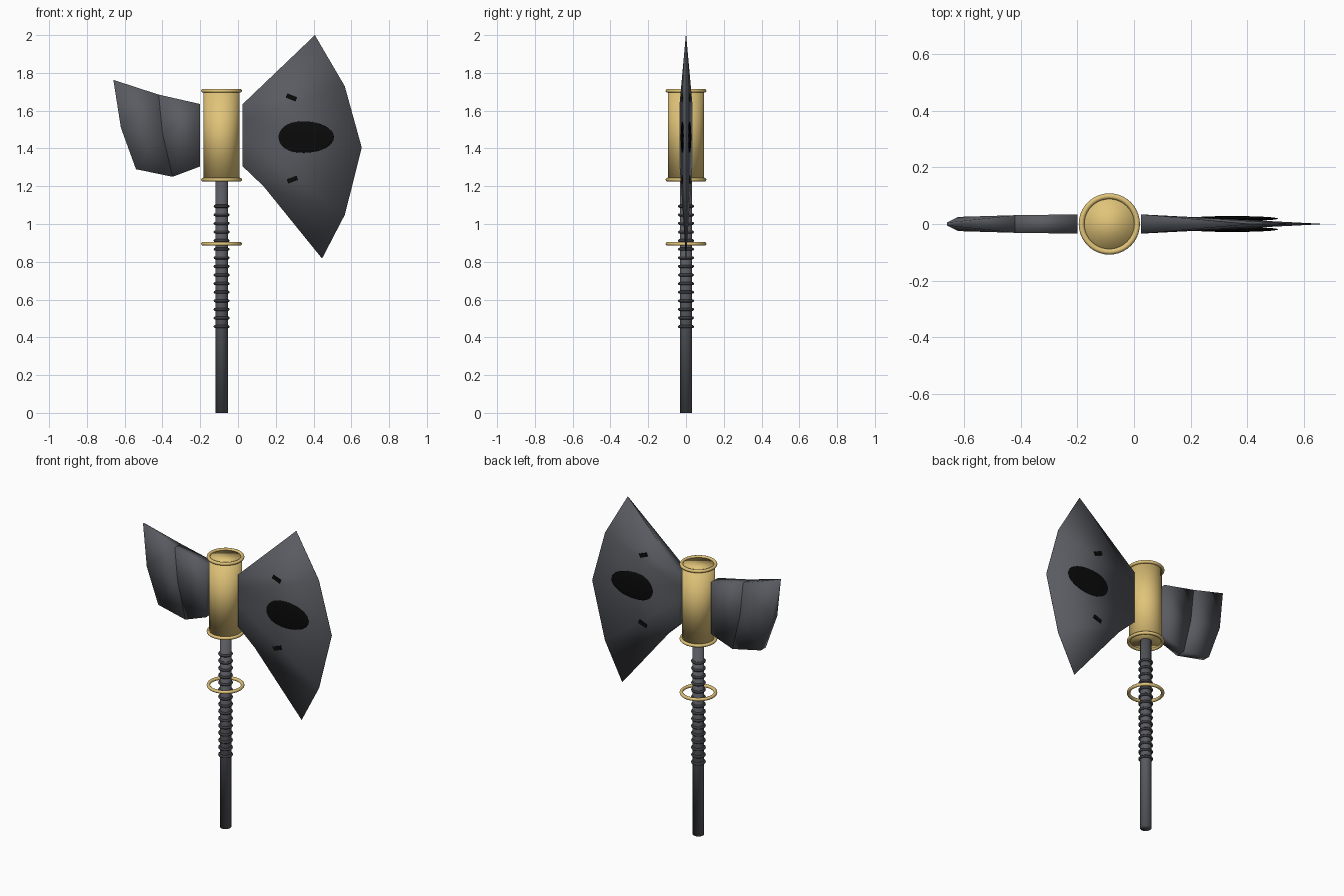
import bpy, bmesh
from math import radians

if "Cube" in bpy.data.objects:
    bpy.data.objects.remove(bpy.data.objects["Cube"])

CX = -0.087  # axis of the handle


def material(name, rgb):
    m = bpy.data.materials.new(name)
    m.diffuse_color = (*rgb, 1)
    m.use_nodes = True
    m.node_tree.nodes["Principled BSDF"].inputs["Base Color"].default_value = m.diffuse_color
    return m


STEEL = material("dark_steel", (0.10, 0.105, 0.12))
GRIP = material("grip", (0.045, 0.045, 0.05))
GOLD = material("gold", (0.75, 0.55, 0.19))
BLACK = material("black", (0.003, 0.003, 0.003))


def finish(name, mat, smooth=True):
    ob = bpy.context.object
    ob.name = name
    ob.data.materials.append(mat)
    if smooth:
        bpy.ops.object.shade_smooth()
    return ob


def cylinder(name, r, z0, z1, mat):
    bpy.ops.mesh.primitive_cylinder_add(vertices=32, radius=r, depth=z1 - z0,
                                        location=(CX, 0, (z0 + z1) / 2))
    return finish(name, mat)


def ring(name, major, minor, z, mat):
    bpy.ops.mesh.primitive_torus_add(major_radius=major, minor_radius=minor,
                                     major_segments=40, minor_segments=12,
                                     location=(CX, 0, z))
    return finish(name, mat)


def blade(name, inner, outer, mat):
    """Closed blade lofted between two columns of (x, z, half thickness)."""
    bm = bmesh.new()
    cols = {}
    for side in (-1, 1):
        for key, pts in (("in", inner), ("out", outer)):
            cols[key, side] = [bm.verts.new((x, side * t, z)) for x, z, t in pts]
    n = len(inner)
    for side in (-1, 1):
        a, b = cols["in", side], cols["out", side]
        for i in range(n - 1):
            bm.faces.new((a[i], b[i], b[i + 1], a[i + 1]))
    # rim joining the two sides
    loop = [[*cols["in", s], *reversed(cols["out", s])] for s in (-1, 1)]
    for i in range(2 * n):
        j = (i + 1) % (2 * n)
        bm.faces.new((loop[0][i], loop[0][j], loop[1][j], loop[1][i]))
    bmesh.ops.recalc_face_normals(bm, faces=bm.faces)
    for f in bm.faces:
        f.smooth = True
    me = bpy.data.meshes.new(name)
    bm.to_mesh(me)
    bm.free()
    me.materials.append(mat)
    bpy.context.collection.objects.link(bpy.data.objects.new(name, me))


# Handle with its wrapped grip
cylinder("handle", 0.033, 0, 1.25, STEEL)
for i in range(15):
    ring(f"grip_ring_{i + 1}", 0.034, 0.008, 0.457 + i * 0.0455, GRIP)

# Golden collar, its two rims and the loose guard ring
cylinder("collar", 0.095, 1.235, 1.705, GOLD)
ring("collar_rim_top", 0.098, 0.010, 1.705, GOLD)
ring("collar_rim_bottom", 0.098, 0.010, 1.235, GOLD)
ring("guard_ring", 0.098, 0.010, 0.895, GOLD)

# Large front blade, sharpened along the outer edge
blade("main_blade",
      [(0.025, 1.635, 0.034), (0.025, 1.55, 0.034), (0.025, 1.45, 0.034),
       (0.025, 1.305, 0.034), (0.135, 1.20, 0.026)],
      [(0.407, 2.0, 0.001), (0.565, 1.73, 0.001), (0.655, 1.405, 0.001),
       (0.566, 1.05, 0.001), (0.445, 0.817, 0.001)], STEEL)

# Small back blade, pointed at the upper corner
blade("back_blade",
      [(-0.2, 1.635, 0.034), (-0.2, 1.47, 0.034), (-0.2, 1.305, 0.034)],
      [(-0.42, 1.685, 0.031), (-0.40, 1.48, 0.031), (-0.346, 1.25, 0.031)], STEEL)
blade("back_blade_tip",
      [(-0.42, 1.685, 0.031), (-0.40, 1.48, 0.031), (-0.346, 1.25, 0.031)],
      [(-0.66, 1.763, 0.005), (-0.62, 1.51, 0.025), (-0.54, 1.29, 0.025)], STEEL)

# Black oval inlays on both faces of the main blade
for side, label in ((-1, "front"), (1, "back")):
    bpy.ops.mesh.primitive_uv_sphere_add(segments=32, ring_count=16, radius=1,
                                         location=(0.347, side * 0.019, 1.46))
    bpy.context.object.scale = (0.161, 0.009, 0.083)
    finish(f"oval_inlay_{label}", BLACK)

# Small slanted slots above and below the ovals
for label, x, z, tilt in (("upper", 0.283, 1.67, 22), ("lower", 0.288, 1.235, -20)):
    bpy.ops.mesh.primitive_cube_add(size=1, location=(x, 0, z),
                                    rotation=(0, radians(tilt), 0))
    bpy.context.object.scale = (0.056, 0.046, 0.024)
    finish(f"slot_{label}", BLACK, smooth=False)
